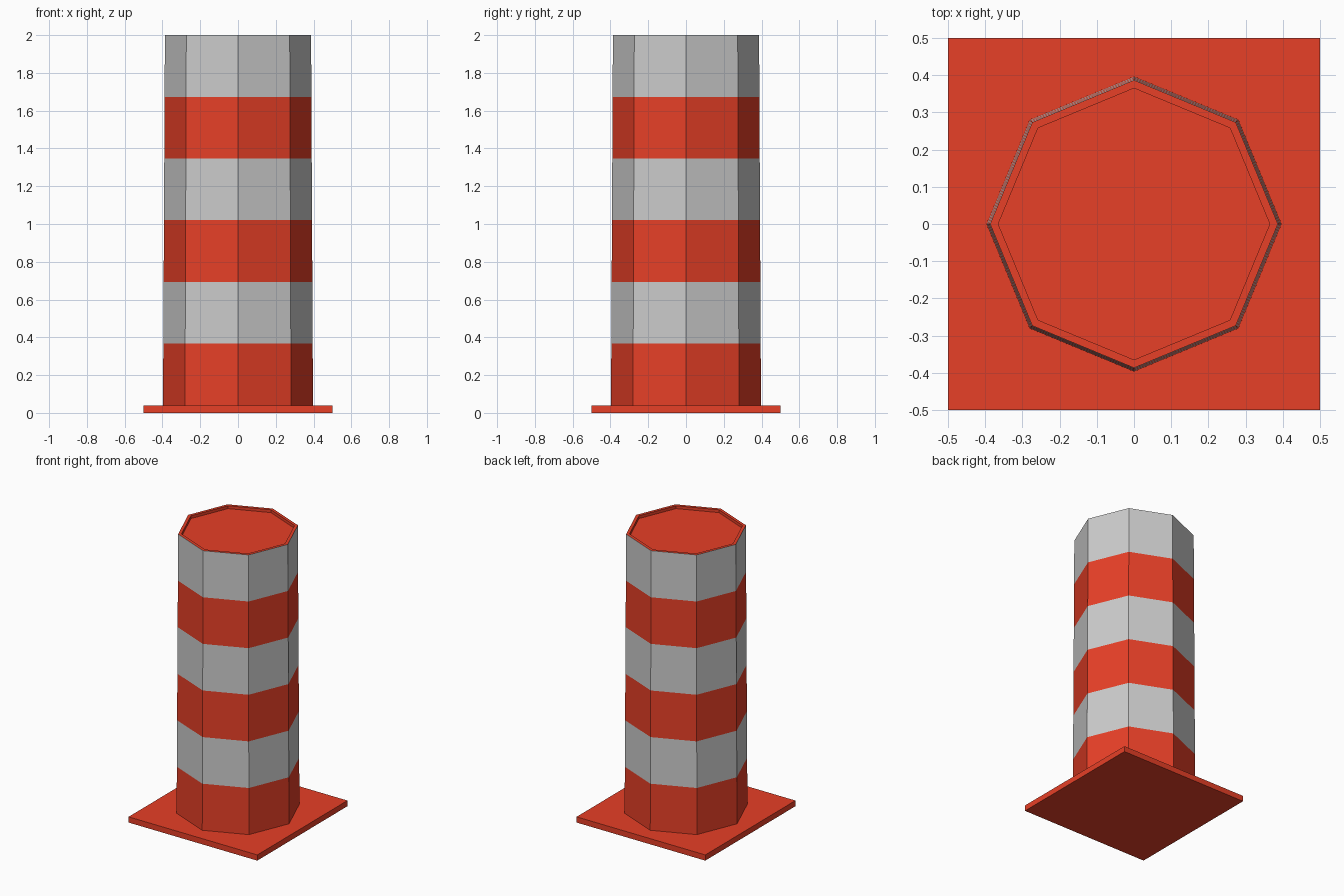
import bpy, bmesh, math

if "Cube" in bpy.data.objects:
    bpy.data.objects.remove(bpy.data.objects["Cube"])

SIDES = 8
BASE_H = 0.04
TOP = 2.0
R_BOTTOM, R_TOP = 0.397, 0.387
BANDS = 6

red = bpy.data.materials.new("red_plastic")
red.diffuse_color = (0.8, 0.05, 0.02, 1)
red.use_nodes = True
red.node_tree.nodes["Principled BSDF"].inputs["Base Color"].default_value = red.diffuse_color


def finish(bm, name, mat=None):
    mesh = bpy.data.meshes.new(name)
    bm.to_mesh(mesh)
    bm.free()
    obj = bpy.data.objects.new(name, mesh)
    bpy.context.collection.objects.link(obj)
    if mat:
        mesh.materials.append(mat)
    return obj


def lathe(name, profile, mat=None, cap=False):
    """Octagonal rings through (radius, z) points; cap closes the last ring."""
    bm = bmesh.new()
    rings = []
    for r, z in profile:
        rings.append([bm.verts.new((r * math.cos(i * math.tau / SIDES),
                                    r * math.sin(i * math.tau / SIDES), z))
                      for i in range(SIDES)])
    for a, b in zip(rings, rings[1:]):
        for i in range(SIDES):
            j = (i + 1) % SIDES
            bm.faces.new((a[i], a[j], b[j], b[i]))
    if cap:
        bm.faces.new(rings[-1])
    return finish(bm, name, mat)


# Square foot plate
bm = bmesh.new()
bmesh.ops.create_cube(bm, size=1)
for v in bm.verts:
    v.co.z = (v.co.z + 0.5) * BASE_H
finish(bm, "base_plate", red)

# Tapered body in alternating red and grey bands
def level(k):
    t = k / BANDS
    return (R_BOTTOM + (R_TOP - R_BOTTOM) * t, BASE_H + (TOP - BASE_H) * t)

for k in range(BANDS):
    is_red = k % 2 == 0
    lathe(f"{'red' if is_red else 'grey'}_band_{k + 1}",
          [level(k), level(k + 1)], red if is_red else None)

# Flat rim with a shallow recessed lid
lathe("recessed_lid", [(R_TOP, TOP), (0.365, TOP), (0.365, TOP - 0.02)], red, cap=True)
